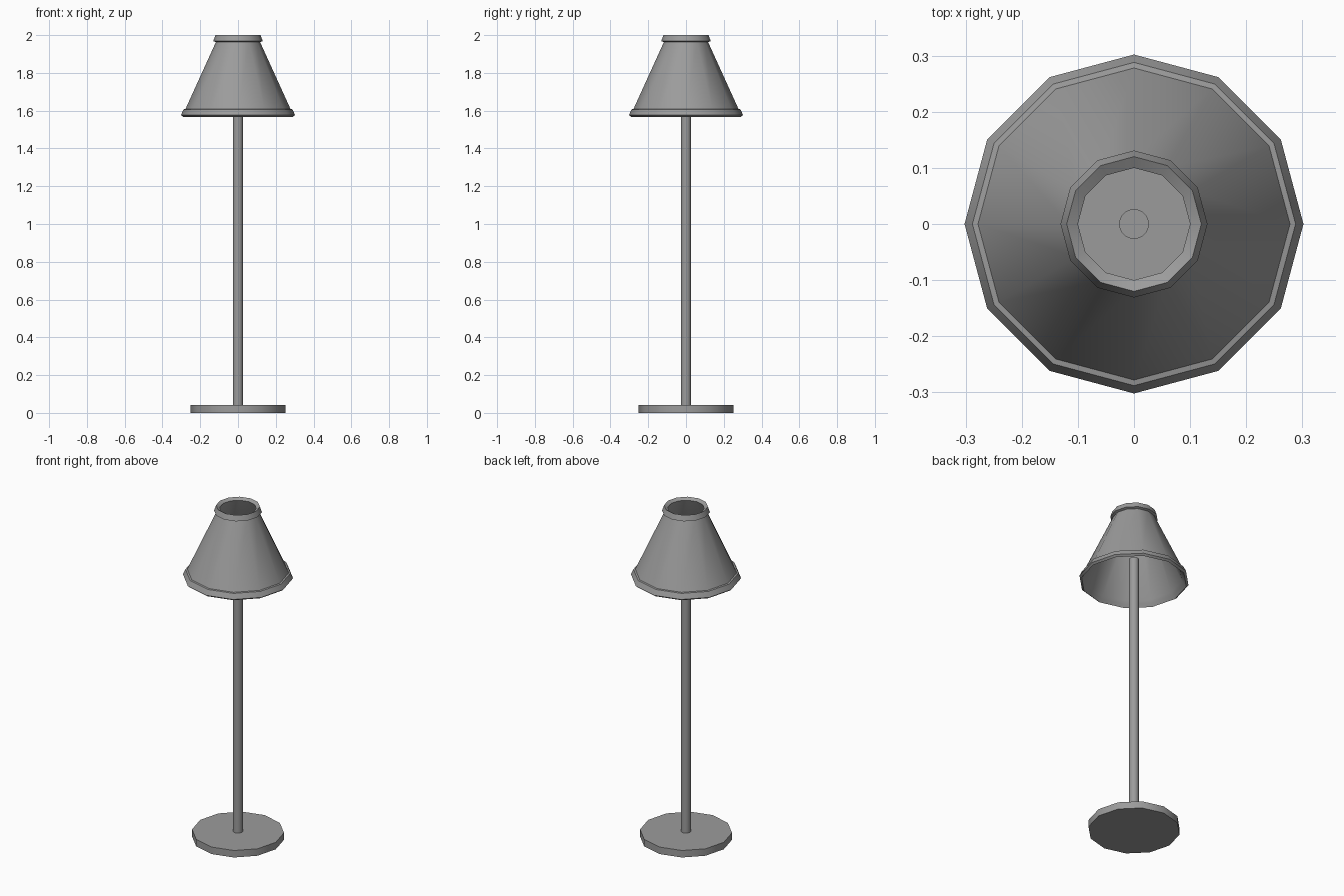
import bpy, bmesh
from math import radians, tau
from mathutils import Vector

if "Cube" in bpy.data.objects:
    bpy.data.objects.remove(bpy.data.objects["Cube"])

# Dark grey shared by every part
grey = bpy.data.materials.new("dark_grey")
grey.diffuse_color = (0.33, 0.33, 0.33, 1)
grey.use_nodes = True
grey.node_tree.nodes["Principled BSDF"].inputs["Base Color"].default_value = grey.diffuse_color


def finish(obj, angle):
    obj.data.materials.append(grey)
    bpy.ops.object.select_all(action='DESELECT')
    obj.select_set(True)
    bpy.context.view_layer.objects.active = obj
    bpy.ops.object.shade_smooth_by_angle(angle=radians(angle))


def cylinder(name, radius, z0, z1, sides):
    bpy.ops.mesh.primitive_cylinder_add(vertices=sides, radius=radius, depth=z1 - z0,
                                        location=(0, 0, (z0 + z1) / 2))
    obj = bpy.context.object
    obj.name = name
    finish(obj, 35)
    return obj


def lathe(name, profile, sides, angle):
    # revolve a closed (radius, z) profile around the z axis
    bm = bmesh.new()
    verts = [bm.verts.new((r, 0, z)) for r, z in profile]
    edges = [bm.edges.new((verts[i - 1], verts[i])) for i in range(len(verts))]
    bmesh.ops.spin(bm, geom=verts + edges, cent=Vector(), axis=(0, 0, 1),
                   angle=tau, steps=sides, use_merge=False)
    bmesh.ops.remove_doubles(bm, verts=bm.verts, dist=1e-5)
    bmesh.ops.recalc_face_normals(bm, faces=bm.faces)
    mesh = bpy.data.meshes.new(name)
    bm.to_mesh(mesh)
    bm.free()
    obj = bpy.data.objects.new(name, mesh)
    bpy.context.collection.objects.link(obj)
    finish(obj, angle)
    return obj


# Base disc and pole
cylinder("base", 0.252, 0.0, 0.042, 12)
cylinder("pole", 0.0265, 0.042, 1.71, 24)

# Hollow conical shade with a bevelled lip at top and bottom
lathe("lamp_shade", [
    (0.290, 1.567), (0.302, 1.577), (0.288, 1.607), (0.278, 1.609),  # bottom lip
    (0.117, 1.963), (0.131, 1.968), (0.12, 2.0),                     # top lip
    (0.10, 1.988), (0.265, 1.60), (0.278, 1.583),                    # inner wall
], 12, 32)
